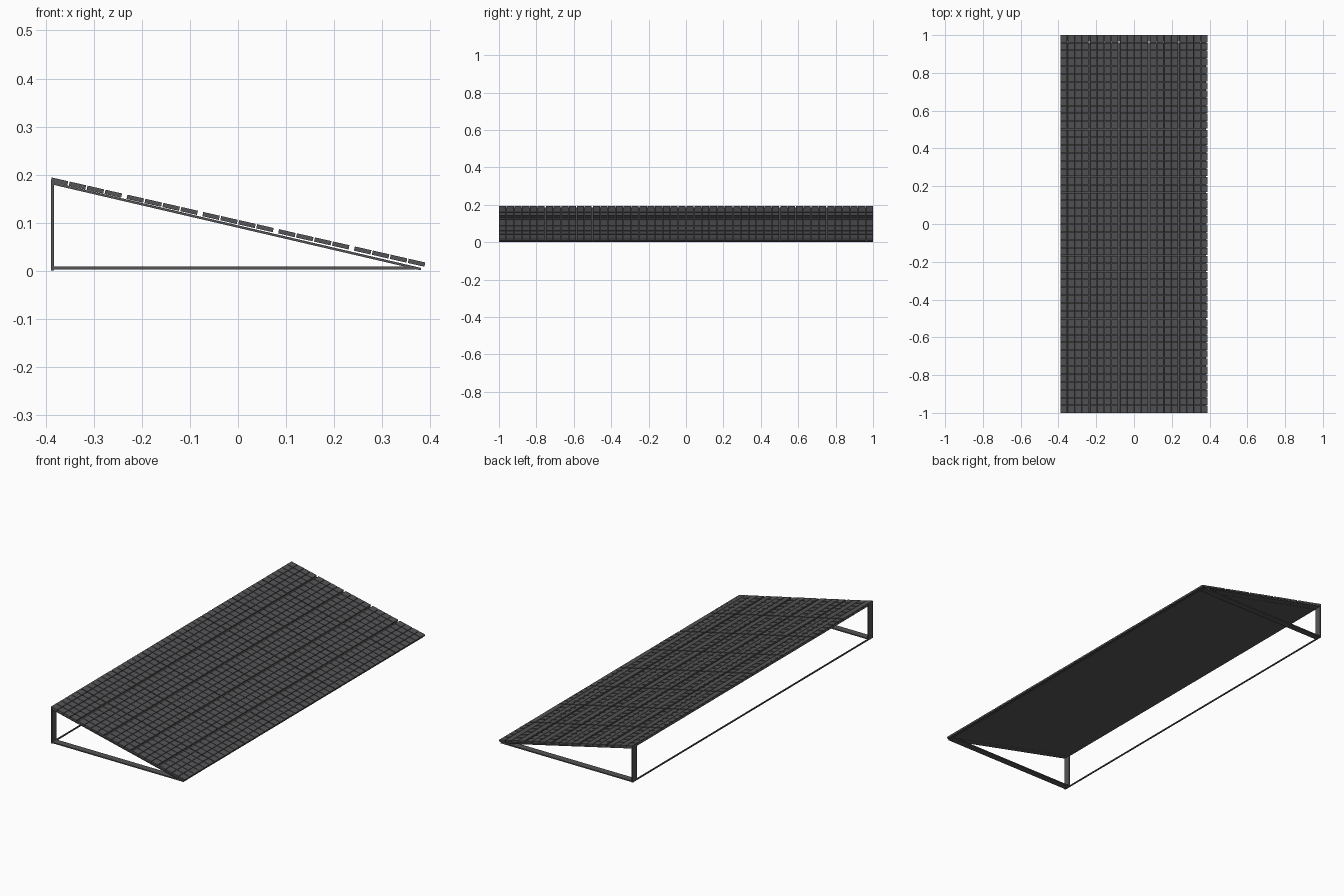
import bpy, bmesh, math
from mathutils import Matrix, Vector

if "Cube" in bpy.data.objects:
    bpy.data.objects.remove(bpy.data.objects["Cube"])

dark = bpy.data.materials.new("dark_grey")
dark.diffuse_color = (0.09, 0.09, 0.095, 1)
dark.use_nodes = True
dark.node_tree.nodes["Principled BSDF"].inputs["Base Color"].default_value = dark.diffuse_color


def make_object(name, bm):
    mesh = bpy.data.meshes.new(name)
    bm.to_mesh(mesh)
    bm.free()
    mesh.materials.append(dark)
    ob = bpy.data.objects.new(name, mesh)
    bpy.context.collection.objects.link(ob)
    return ob


def add_box(bm, centre, size):
    m = Matrix.Translation(centre) @ Matrix.Diagonal((*size, 1))
    bmesh.ops.create_cube(bm, size=1, matrix=m)


def bar(name, a, b, y0, y1, thick):
    """Flat bar running from a to b in the xz plane, spanning y0..y1."""
    a, b = Vector(a), Vector(b)
    d = b - a
    bm = bmesh.new()
    add_box(bm, (0, 0, 0), (d.length, y1 - y0, thick))
    ob = make_object(name, bm)
    mid = (a + b) / 2
    ob.location = (mid.x, (y0 + y1) / 2, mid.y)
    ob.rotation_euler.y = -math.atan2(d.y, d.x)
    return ob


def array(ob, count, offset):
    mod = ob.modifiers.new("repeat", 'ARRAY')
    mod.count = count
    mod.use_relative_offset = False
    mod.use_constant_offset = True
    mod.constant_offset_displace = offset


# Triangular end frames made of flat bars
W, T = 0.035, 0.006
for side, y0 in (("front", -1.0), ("back", 1.0 - W)):
    y1 = y0 + W
    bar(side + "_base_bar", (-0.389, 0.005), (0.37, 0.005), y0, y1, T)
    bar(side + "_post", (-0.386, 0.002), (-0.386, 0.184), y0, y1, T)
    bar(side + "_sloped_bar", (-0.388, 0.182), (0.381, 0.003), y0, y1, 0.005)

# Thin rod along the floor at the tall edge
bar("floor_rod", (-0.389, 0.003), (-0.383, 0.003), -1, 1, 0.006)

# Sloped backing sheet between the frames
bar("backing_sheet", (-0.388, 0.182), (0.381, 0.003), -1 + W, 0.962, 0.004)

# One panel of 4 x 6 cells, repeated 5 x 8 up the slope and along y
p0, p1 = Vector((-0.389, 0.1895)), Vector((0.389, 0.0125))
length = (p1 - p0).length
gap_x, gap_y, cell_gap = 0.0115, 0.006, 0.003
px = (length - 4 * gap_x) / 5
py = (2.0 - 7 * gap_y) / 8
cx = (px - 3 * cell_gap) / 4
cy = (py - 5 * cell_gap) / 6
bm = bmesh.new()
for i in range(4):
    for j in range(6):
        add_box(bm, (cx / 2 + i * (cx + cell_gap), cy / 2 + j * (cy + cell_gap), 0),
                (cx, cy, 0.009))
panels = make_object("solar_panels", bm)
array(panels, 5, (px + gap_x, 0, 0))
array(panels, 8, (0, py + gap_y, 0))
panels.location = (p0.x, -1, p0.y)
panels.rotation_euler.y = -math.atan2(p1.y - p0.y, p1.x - p0.x)
